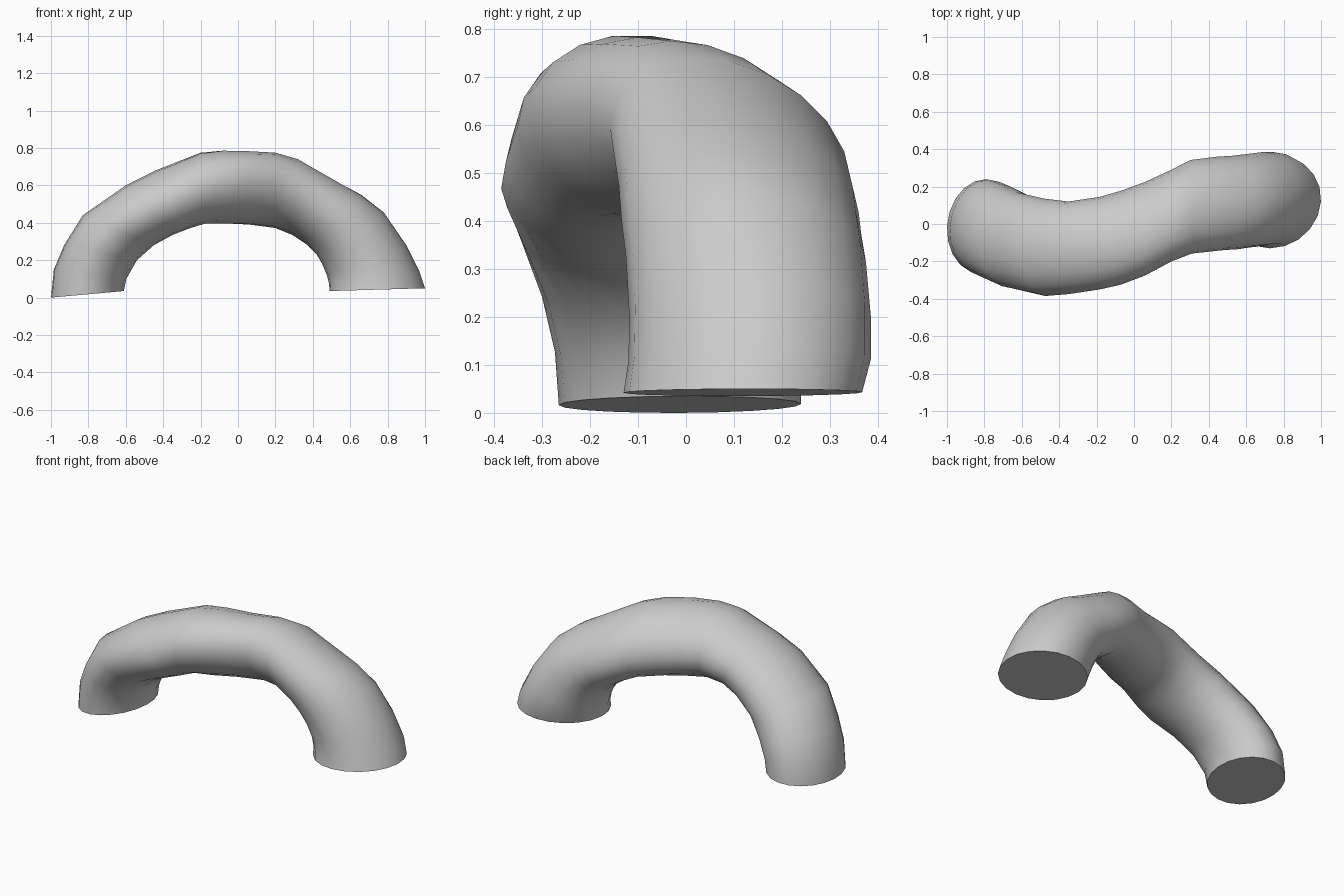
import bpy, bmesh, math

# Cross-sections: outer x, outer z, inner x, inner z, front y, back y, lean in degrees
SECTIONS = [
    (-1.00, 0.00, -0.61, 0.035, -0.265, 0.240, 4),
    (-0.985, 0.15, -0.597, 0.10, -0.273, 0.237, 4),
    (-0.93, 0.28, -0.54, 0.20, -0.300, 0.215, 3),
    (-0.83, 0.44, -0.45, 0.28, -0.345, 0.170, 2),
    (-0.60, 0.60, -0.35, 0.335, -0.385, 0.135, 0),
    (-0.44, 0.68, -0.26, 0.37, -0.375, 0.120, 0),
    (-0.20, 0.775, -0.17, 0.397, -0.350, 0.145, 4),
    (-0.08, 0.788, -0.06, 0.394, -0.325, 0.178, 9),
    (0.06, 0.783, 0.06, 0.390, -0.275, 0.225, 14),
    (0.20, 0.775, 0.20, 0.372, -0.200, 0.290, 17),
    (0.32, 0.74, 0.29, 0.335, -0.158, 0.342, 16),
    (0.55, 0.61, 0.37, 0.28, -0.140, 0.360, 10),
    (0.66, 0.55, 0.42, 0.23, -0.135, 0.365, 6),
    (0.78, 0.455, 0.45, 0.18, -0.125, 0.375, 2),
    (0.90, 0.28, 0.475, 0.12, -0.118, 0.385, -1),
    (0.97, 0.14, 0.485, 0.08, -0.120, 0.385, -3),
    (1.00, 0.05, 0.49, 0.035, -0.130, 0.367, -4),
]
SIDES = 20

# Curved tube lofted through the sections, closed with flat ends
bm = bmesh.new()
rings = []
for ox, oz, ix, iz, y0, y1, lean in SECTIONS:
    ring = []
    for i in range(SIDES):
        a = 2 * math.pi * i / SIDES
        c, s = math.cos(a + math.radians(lean)), math.sin(a)
        ring.append(bm.verts.new(((ox + ix) / 2 + c * (ox - ix) / 2,
                                  (y0 + y1) / 2 + s * (y1 - y0) / 2,
                                  (oz + iz) / 2 + c * (oz - iz) / 2)))
    rings.append(ring)
for a, b in zip(rings, rings[1:]):
    for i in range(SIDES):
        j = (i + 1) % SIDES
        bm.faces.new((a[i], a[j], b[j], b[i]))
bm.faces.new(rings[0])
bm.faces.new(rings[-1])
bmesh.ops.recalc_face_normals(bm, faces=bm.faces)

mesh = bpy.data.meshes.new("curved_tube")
bm.to_mesh(mesh)
bm.free()
tube = bpy.data.objects.new("curved_tube", mesh)
bpy.context.collection.objects.link(tube)
bpy.context.view_layer.objects.active = tube
tube.select_set(True)
bpy.ops.object.shade_smooth_by_angle(angle=math.radians(50))
